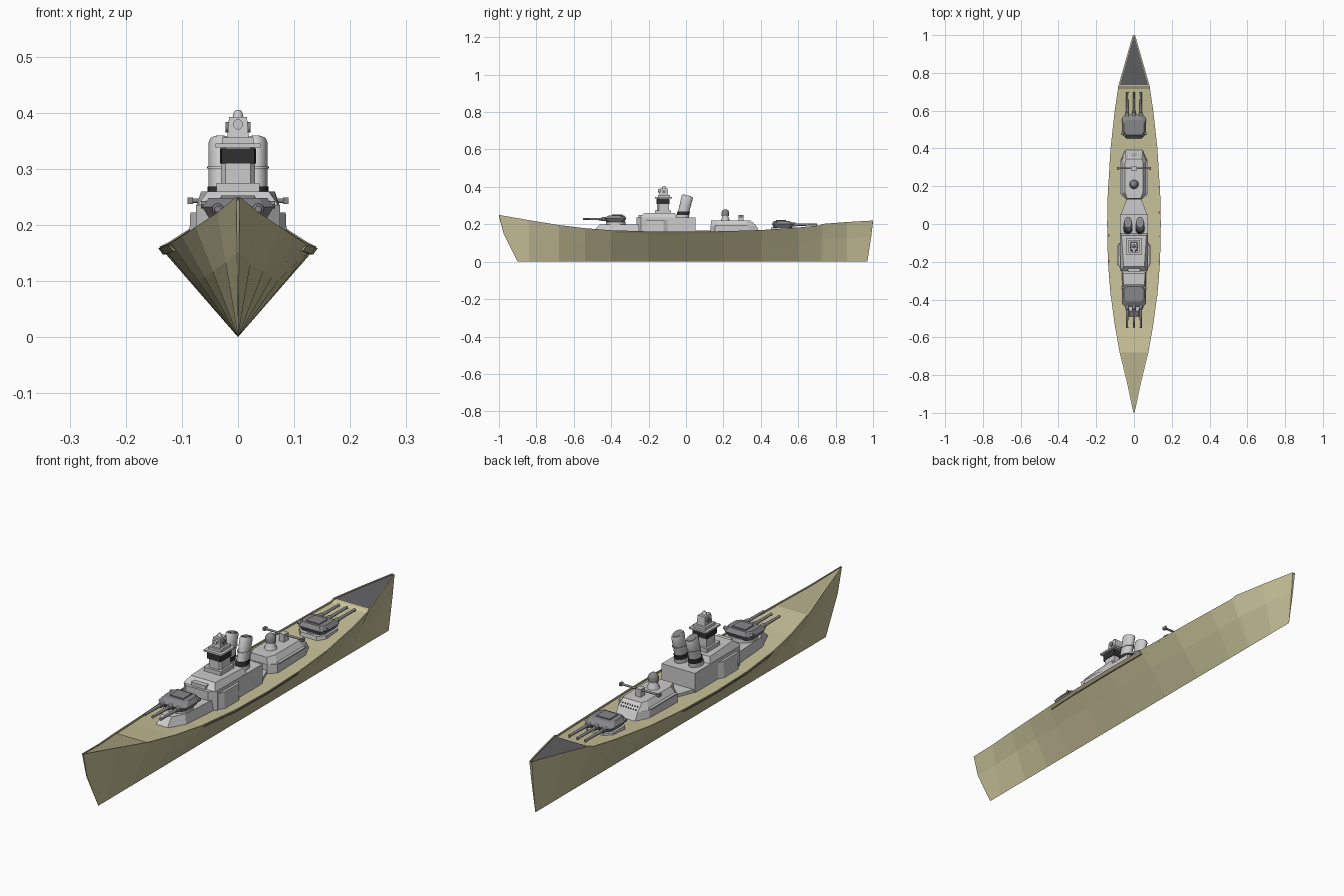
import bpy, bmesh
from math import cos, sin, pi
from mathutils import Vector

if "Cube" in bpy.data.objects:
    bpy.data.objects.remove(bpy.data.objects["Cube"])


def material(name, r, g, b):
    m = bpy.data.materials.new(name)
    m.diffuse_color = (r, g, b, 1)
    m.use_nodes = True
    m.node_tree.nodes["Principled BSDF"].inputs["Base Color"].default_value = m.diffuse_color
    return m


KHAKI = material("khaki", 0.58, 0.54, 0.32)
KHAKI_DARK = material("dark_khaki", 0.42, 0.39, 0.23)
SLATE = material("slate", 0.12, 0.12, 0.13)
GUNMETAL = material("gunmetal", 0.24, 0.24, 0.25)
BLACK = material("black", 0.03, 0.03, 0.03)


def loft(name, rings, mat=None, closed=True, smooth=False):
    """Skin a list of equal-length point rings."""
    bm = bmesh.new()
    rows = [[bm.verts.new(p) for p in ring] for ring in rings]
    n = len(rows[0])
    for a, b in zip(rows, rows[1:]):
        for i in range(n if closed else n - 1):
            j = (i + 1) % n
            bm.faces.new((a[i], a[j], b[j], b[i]))
    if closed:
        bm.faces.new(rows[0])
        bm.faces.new(rows[-1])
    bmesh.ops.recalc_face_normals(bm, faces=bm.faces)
    me = bpy.data.meshes.new(name)
    bm.to_mesh(me)
    bm.free()
    ob = bpy.data.objects.new(name, me)
    bpy.context.collection.objects.link(ob)
    if mat:
        me.materials.append(mat)
    if smooth:
        bpy.context.view_layer.objects.active = ob
        ob.select_set(True)
        bpy.ops.object.shade_smooth_by_angle(angle=0.7)
        ob.select_set(False)
    return ob


def house(name, low, high, z0, z1, mat=None):
    """Mirrored deckhouse from half outlines (x, y) at bottom and top."""
    def ring(half, z):
        return [(x, y, z) for x, y in half] + [(-x, y, z) for x, y in reversed(half)]
    return loft(name, [ring(low, z0), ring(high, z1)], mat)


def box(name, x, y0, y1, z0, z1, mat=None):
    o = [(x, y0), (x, y1)]
    return house(name, o, o, z0, z1, mat)


def side_profile(name, pts, x0, x1, mat=None):
    return loft(name, [[(x, y, z) for y, z in pts] for x in (x0, x1)], mat)


def tube(name, stations, axis="Z", mat=None, n=20):
    """Round body through stations (centre, rx, ry) across the given axis."""
    rings = []
    for c, a, b in stations:
        ring = []
        for i in range(n):
            u, v = a * cos(2 * pi * i / n), b * sin(2 * pi * i / n)
            off = {"X": (0, u, v), "Y": (u, 0, v), "Z": (u, v, 0)}[axis]
            ring.append(Vector(c) + Vector(off))
        rings.append(ring)
    return loft(name, rings, mat, smooth=True)


# Hull: V sections (y, half width, deck edge height) with a thin bulwark
HULL = [(-1, .003, .25), (-.84, .037, .222), (-.68, .076, .196), (-.54, .101, .179),
        (-.4, .12, .168), (-.2, .136, .162), (0, .14, .161), (.2, .136, .163),
        (.4, .124, .169), (.6, .102, .183), (.715, .085, .194), (.73, .083, .202),
        (.86, .046, .212), (1, .006, .22)]


def edge(y):
    for (ya, wa, za), (yb, wb, zb) in zip(HULL, HULL[1:]):
        if y <= yb:
            t = (y - ya) / (yb - ya)
            return wa + (wb - wa) * t, za + (zb - za) * t


rings = []
for y, w, z in HULL:
    wi = max(w - .005, w * .4)
    half = [(w * .6, max(-.975, min(y, .99)), z * .6), (w, y, z), (wi, y, z), (wi, y, z - .006)]
    rings.append([(0, max(-.9, min(y, .97)), 0)] + half
                 + [(-a, b, c) for a, b, c in reversed(half)])
loft("hull", rings, KHAKI)

# End decks laid just above the main deck
for name, ys, mat in (("bow_deck", (-.99, -.84, -.68), KHAKI_DARK),
                      ("stern_deck", (.735, .86, .992), SLATE)):
    rows = []
    for y in ys:
        w, z = edge(y)
        w = max(w - .006, .002)
        rows.append([(-w, y, z - .003), (w, y, z - .003)])
    loft(name, rows, mat, closed=False)

# Side belt strips under the deck edge
for s, nm in ((-1, "left"), (1, "right")):
    rows = []
    for y in (-.38, -.2, 0, .2):
        w, z = edge(y)
        rows.append([(s * a, y, b) for a, b in ((w, z - .003), (w + .002, z - .003),
                                               (w - .006, z - .014), (w - .012, z - .014))])
    loft("belt_" + nm, rows, KHAKI_DARK)

# Forward deckhouse carrying the front turret
house("forward_house", [(.028, -.51), (.06, -.42), (.066, -.25)],
      [(.022, -.46), (.05, -.41), (.06, -.25)], .15, .2)

# Main deckhouse tiers
house("main_house", [(.05, -.265), (.075, -.24), (.075, .05)],
      [(.05, -.265), (.075, -.24), (.075, .05)], .15, .235)
house("main_house_wings", [(.07, -.24), (.088, -.21), (.088, -.12), (.07, -.09)],
      [(.07, -.24), (.085, -.21), (.085, -.12), (.07, -.09)], .15, .222)
house("main_house_upper", [(.072, -.25), (.074, -.05)], [(.055, -.225), (.066, -.06)], .235, .259)
box("bridge_front", .032, -.255, -.2, .235, .25)
house("middle_plate", [(.07, .05), (.04, .13)], [(.07, .05), (.04, .13)], .15, .168)

# Bridge tower with window band, platforms and director
house("bridge_tower", [(.022, -.155), (.03, -.145), (.03, -.09)],
      [(.022, -.155), (.03, -.145), (.03, -.09)], .255, .34)
house("bridge_windows", [(.029, -.157), (.032, -.145), (.032, -.088)],
      [(.029, -.157), (.032, -.145), (.032, -.088)], .309, .336, BLACK)
box("bridge_platform", .04, -.165, -.075, .338, .345)
box("bridge_base_step", .038, -.165, -.08, .255, .275)
box("bridge_crown", .028, -.15, -.085, .345, .356)
house("director", [(.019, -.142), (.019, -.095)], [(.016, -.138), (.016, -.098)], .355, .392)
tube("director_lens", [((0, -.15, .379), .009, .009), ((0, -.12, .379), .009, .009)], "Y")
tube("director_arm", [((-.022, -.118, .374), .009, .009), ((.022, -.118, .374), .009, .009)], "X", GUNMETAL)
tube("director_cap", [((0, -.118, .39), .01, .01), ((0, -.118, .4), .008, .008),
                      ((0, -.118, .405), .004, .004)])

# Twin raked funnels with dark base band and ring
for s, nm in ((-1, "left"), (1, "right")):
    def at(z):
        return (s * .032, -.022 + (z - .23) * .25, z)
    tube("funnel_base_" + nm, [(at(.225), .026, .037), (at(.25), .024, .035)])
    tube("funnel_band_" + nm, [(at(.25), .0225, .034), (at(.268), .0225, .034)], mat=BLACK)
    tip = [((at(z)[0], at(z)[1], z), r, r * 1.45) for z, r in
           ((.24, .021), (.3, .021), (.3, .0235), (.304, .0235), (.304, .021), (.346, .021), (.353, .018))]
    f = tube("funnel_" + nm, tip)
    for v in f.data.vertices:          # slant the mouth towards the stern
        if v.co.z > .34:
            v.co.z -= (v.co.y - .007) * .25
    c = at(.3525)
    m = tube("funnel_mouth_" + nm, [((c[0], c[1], .352), .015, .022), ((c[0], c[1], .3545), .015, .022)], mat=GUNMETAL)
    for v in m.data.vertices:
        v.co.z -= (v.co.y - .007) * .25

# Aft deckhouse: base, sloped upper tier, side ledges and stern step
house("aft_house", [(.04, .13), (.07, .155), (.07, .34), (.045, .4)],
      [(.04, .13), (.07, .155), (.07, .33), (.045, .375)], .15, .192)
house("aft_house_upper", [(.04, .132), (.066, .16), (.066, .335), (.045, .375)],
      [(.036, .135), (.048, .17), (.048, .32), (.042, .345)], .192, .219)
for s, nm in ((-1, "left"), (1, "right")):
    side_profile("aft_ledge_" + nm, [(.16, .192), (.33, .192), (.33, .197), (.16, .197)], s * .05, s * .074)
# Port row on the aft slope
for r in range(2):
    for i in range(7):
        x, y, z = (i - 3) * .011, .3605 + r * .01, .2055 - r * .009
        side_profile("slope_port", [(y - .002, z + .004), (y + .002, z + .001), (y, z - .003)],
                     x - .002, x + .002, BLACK)

# Aft domed director and rangefinder bar
tube("aft_director_post", [((0, .21, .215), .026, .026), ((0, .21, .23), .02, .02), ((0, .21, .247), .014, .014)])
tube("aft_director_dome", [((0, .21, .245), .02, .02), ((0, .21, .262), .021, .021), ((0, .21, .273), .016, .016),
                           ((0, .21, .28), .007, .007)], mat=GUNMETAL)
tube("rangefinder_bar", [((-.085, .295, .243), .005, .004), ((.085, .295, .243), .005, .004)], "X", GUNMETAL)
box("rangefinder_post", .012, .28, .308, .215, .25)
for s in (-1, 1):
    box_x = s * .085
    side_profile("rangefinder_end", [(.287, .237), (.303, .237), (.303, .249), (.287, .249)],
                 box_x - .005, box_x + .005, GUNMETAL)


def turret(nm, cy, d, z, muzzle):
    """Triple turret centred at cy, facing d (-1 bow, +1 stern), gun axis at z."""
    def Y(v):
        return cy + d * v
    tube(nm + "_barbette", [((0, cy, z - .055), .052, .055), ((0, cy, z - .013), .05, .052)])
    # Faceted gunhouse with sloped front, sides and rear
    def ring(w, dz, f, b):
        half = [(w * .72, Y(f)), (w, Y(f - .018)), (w, Y(b + .018)), (w * .75, Y(b))]
        return [(x, y, z + dz) for x, y in half] + [(-x, y, z + dz) for x, y in reversed(half)]
    loft(nm + "_gunhouse", [ring(.052, -.015, .052, -.045), ring(.064, .004, .064, -.056),
                            ring(.052, .02, .036, -.045)], GUNMETAL)
    box(nm + "_roof_plate", .03, *sorted((Y(-.035), Y(.02))), z + .018, z + .024, GUNMETAL)
    tube(nm + "_rangefinder", [((-.066, Y(-.035), z + .008), .008, .007),
                               ((.066, Y(-.035), z + .008), .008, .007)], "X", GUNMETAL, 10)
    for i in (-1, 0, 1):
        x = i * .036
        tube(nm + "_barrel", [((x, Y(.03), z), .012, .012), ((x, Y(.075), z), .01, .01),
                              ((x, Y(.077), z), .0068, .0068), ((x, muzzle - d * .012, z), .005, .005),
                              ((x, muzzle, z), .006, .006)], "Y", GUNMETAL, 12)


turret("front_turret", -.375, -1, .228, -.55)
turret("aft_turret", .515, 1, .198, .70)
# Low apron under the aft turret
house("aft_turret_apron", [(.04, .45), (.064, .48), (.064, .56), (.04, .59)],
      [(.036, .455), (.06, .48), (.06, .555), (.036, .585)], .15, .182)
